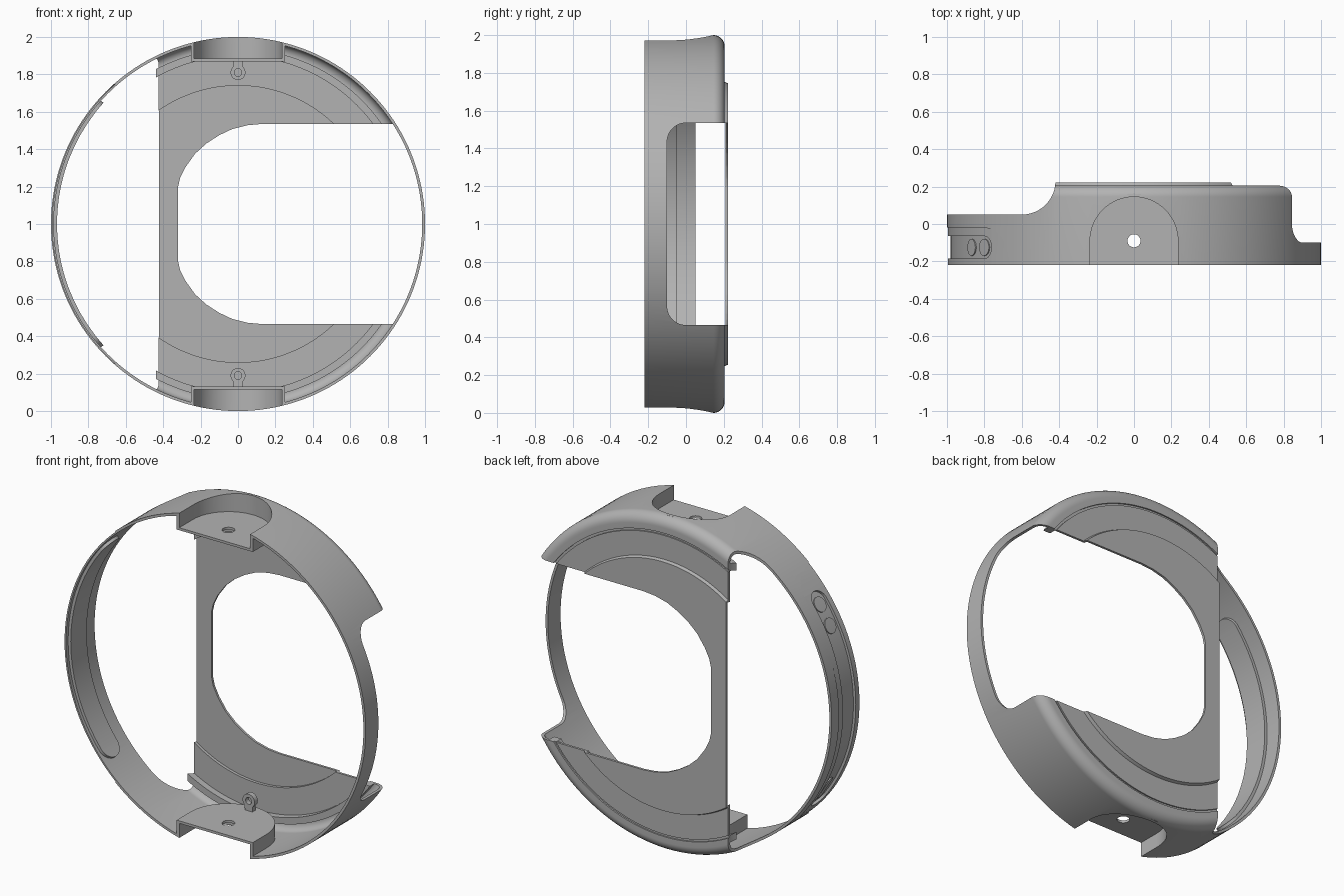
import bpy, bmesh
from math import sin, cos, radians, pi, sqrt
from mathutils import Matrix, Vector

if "Cube" in bpy.data.objects:
    bpy.data.objects.remove(bpy.data.objects["Cube"])

grey = bpy.data.materials.new("plain grey")
grey.use_nodes = True
grey.diffuse_color = (0.45, 0.45, 0.45, 1)
grey.node_tree.nodes["Principled BSDF"].inputs["Base Color"].default_value = grey.diffuse_color


def make(name, bm):
    bmesh.ops.recalc_face_normals(bm, faces=bm.faces)
    mesh = bpy.data.meshes.new(name)
    bm.to_mesh(mesh)
    bm.free()
    ob = bpy.data.objects.new(name, mesh)
    mesh.materials.append(grey)
    bpy.context.collection.objects.link(ob)
    return ob


def arc(cx, cy, r, start, end, n=12):
    angles = [radians(start + (end - start) * i / n) for i in range(n + 1)]
    return [(cx + r * cos(a), cy + r * sin(a)) for a in angles]


def prism(name, pts, axis, lo, hi):
    """Extrude a flat outline along one axis."""
    place = {"x": lambda p, q, t: (t, p, q),
             "y": lambda p, q, t: (p, t, q),
             "z": lambda p, q, t: (p, q, t)}[axis]
    bm = bmesh.new()
    ends = [[bm.verts.new(place(p, q, t)) for p, q in pts] for t in (lo, hi)]
    for e in ends:
        bm.faces.new(e)
    for i in range(len(pts)):
        j = (i + 1) % len(pts)
        bm.faces.new((ends[0][i], ends[0][j], ends[1][j], ends[1][i]))
    return make(name, bm)


def revolve(name, profile, steps=160):
    """Sweep a closed (radius, y) profile round the ring axis."""
    bm = bmesh.new()
    rings = []
    for k in range(steps):
        a = 2 * pi * k / steps
        rings.append([bm.verts.new((r * cos(a), y, 1 + r * sin(a))) for r, y in profile])
    n = len(profile)
    for k in range(steps):
        p, q = rings[k], rings[(k + 1) % steps]
        for i in range(n):
            j = (i + 1) % n
            bm.faces.new((p[i], p[j], q[j], q[i]))
    return make(name, bm)


def curved_slab(name, columns, r0, r1):
    """Slab bent round the -x side; columns are (angle, low y, high y)."""
    bm = bmesh.new()
    cols = []
    for a, lo, hi in columns:
        c, s = -cos(radians(a)), sin(radians(a))
        cols.append([bm.verts.new((r * c, y, 1 + r * s))
                     for r, y in ((r0, lo), (r1, lo), (r1, hi), (r0, hi))])
    for p, q in zip(cols, cols[1:]):
        for i in range(4):
            j = (i + 1) % 4
            bm.faces.new((p[i], p[j], q[j], q[i]))
    bm.faces.new(cols[0])
    bm.faces.new(cols[-1])
    return make(name, bm)


def stadium(mid, half, y, h):
    """Columns of a slot with round ends; angles in degrees, sizes in units."""
    cap = min(half, h * 180 / pi)
    ends = [cap * cos(radians(t)) for t in range(0, 91, 10)]
    offs = [-(half - cap) - e for e in ends]
    m = int((half - cap) / 2)
    offs += [-(half - cap) + 2 * (half - cap) * i / m for i in range(1, m)] if m > 1 else []
    offs += [-o for o in reversed(offs[:len(ends)])] if half > cap else [-o for o in reversed(offs[:-1])]
    out = []
    for o in offs:
        e = max(0, abs(o) - (half - cap)) / cap
        w = max(0.004, h * sqrt(max(0, 1 - e * e)))
        out.append((mid + o, y - w, y + w))
    return out


def boolean(ob, tool, op="DIFFERENCE", keep=False):
    mod = ob.modifiers.new("cut", "BOOLEAN")
    mod.object, mod.operation, mod.solver = tool, op, "EXACT"
    bpy.context.view_layer.update()
    dg = bpy.context.evaluated_depsgraph_get()
    mesh = bpy.data.meshes.new_from_object(ob.evaluated_get(dg))
    ob.modifiers.clear()
    ob.data = mesh
    if not keep:
        bpy.data.objects.remove(tool)


# Ring wall, rounded shoulder, inner rim and stepped back plate
profile = [(1, -0.22)] + arc(0.94, 0.145, 0.06, 0, 90)
profile += [(0.908, 0.205), (0.908, 0.196), (0.895, 0.196), (0.895, 0.204)]
profile += [(0.752, 0.204), (0.745, 0.222), (0.3, 0.222), (0.3, 0.208), (0.74, 0.208)]
profile += [(0.74, 0.19), (0.898, 0.19), (0.898, 0.15), (0.937, 0.15), (0.937, 0.19)]
profile += arc(0.94, 0.145, 0.045, 90, 0) + [(0.985, -0.22)]
shell = revolve("ring_shell", profile)

# Raised backing inside the ring, behind the side slot
bump = curved_slab("slot_backing", stadium(0, 42, -0.125, 0.075), 0.968, 0.99)
boolean(shell, bump, "UNION")

# Left side lowered with a concave sweep
sweep = [(-0.42, 0.4)] + arc(-0.6, 0.23, 0.18, 0, -90) + [(-1.2, 0.05), (-1.2, 0.4)]
boolean(shell, prism("left_cutter", sweep, "z", -0.2, 2.2))

# Rounded window in the plate
half = [(0.7, 1.535), (0.13, 1.535), (0.05, 1.528), (-0.03, 1.508), (-0.1, 1.475),
        (-0.17, 1.43), (-0.23, 1.375), (-0.28, 1.305), (-0.31, 1.245), (-0.32, 1.2)]
window = half + [(x, 2 - z) for x, z in reversed(half)]
boolean(shell, prism("window_cutter", window, "y", 0.06, 0.4))

# Notch in the ring on the open side
notch = [(0.4, 1.535)] + arc(0, 1.435, 0.1, 90, 180) + arc(0, 0.565, 0.1, 180, 270) + [(0.4, 0.465)]
boolean(shell, prism("notch_cutter", notch, "x", 0.5, 1.2))

# Side recess, slot and control pads
recess = [(a, -0.3, y) for a, y in
          ((48.7, -0.22), (47, -0.13), (45.5, -0.08), (43, -0.045), (40, -0.026), (37, -0.02))]
straight = [(a, -0.3, -0.02) for a in range(34, -35, -2)]
columns = recess + straight + [(-a, lo, hi) for a, lo, hi in reversed(recess)]
boolean(shell, curved_slab("recess_cutter", columns, 0.995, 1.1))
boolean(shell, curved_slab("slot_cutter", stadium(0, 40, -0.125, 0.06), 0.98, 1.1))
parts = [shell]
for name, mid, size, h in (("button_upper", 35.5, 2.6, 0.045),
                           ("button_lower", 28, 2.6, 0.045),
                           ("port_plate", -32, 5, 0.02)):
    parts.append(curved_slab(name, stadium(mid, size, -0.125, h), 0.975, 0.986))


def d_outline(r, front):
    return [(r, front)] + arc(0, -0.09, r, 0, 180, 32) + [(-r, front)]


# Strap pockets with pin holes, and the small lugs behind them
for label, s in (("top", 1), ("bottom", -1)):
    z = lambda h: 1 + s * h
    boolean(shell, prism("pocket_cutter", d_outline(0.235, -0.3), "z", z(0.885), z(1.2)))
    pocket = prism(label + "_pocket", d_outline(0.252, -0.22), "z", z(0.87), z(1.1))
    boolean(pocket, prism("inner_cutter", d_outline(0.235, -0.3), "z", z(0.885), z(1.2)))
    boolean(pocket, prism("hole_cutter", arc(0, -0.09, 0.035, 0, 345, 23), "z", z(0.8), z(0.95)))
    rim = prism("rim_cutter", arc(0, 1, 0.9985, 0, 357.75, 159), "y", -0.4, 0.4)
    boolean(pocket, rim, "INTERSECT")
    outline = [(0.025, 0.875)] + arc(0, 0.81, 0.04, 50, -230, 28) + [(-0.025, 0.875)]
    lug = prism(label + "_lug", [(x, z(h)) for x, h in outline], "y", 0.1, 0.13)
    boolean(lug, prism("eye_cutter", arc(0, z(0.81), 0.02, 0, 345, 23), "y", 0, 0.3))
    parts += [pocket, lug]

# Smooth curved walls, crisp edges
bpy.ops.object.select_all(action="DESELECT")
for ob in parts:
    ob.select_set(True)
bpy.context.view_layer.objects.active = shell
bpy.ops.object.shade_smooth_by_angle(angle=radians(30))
